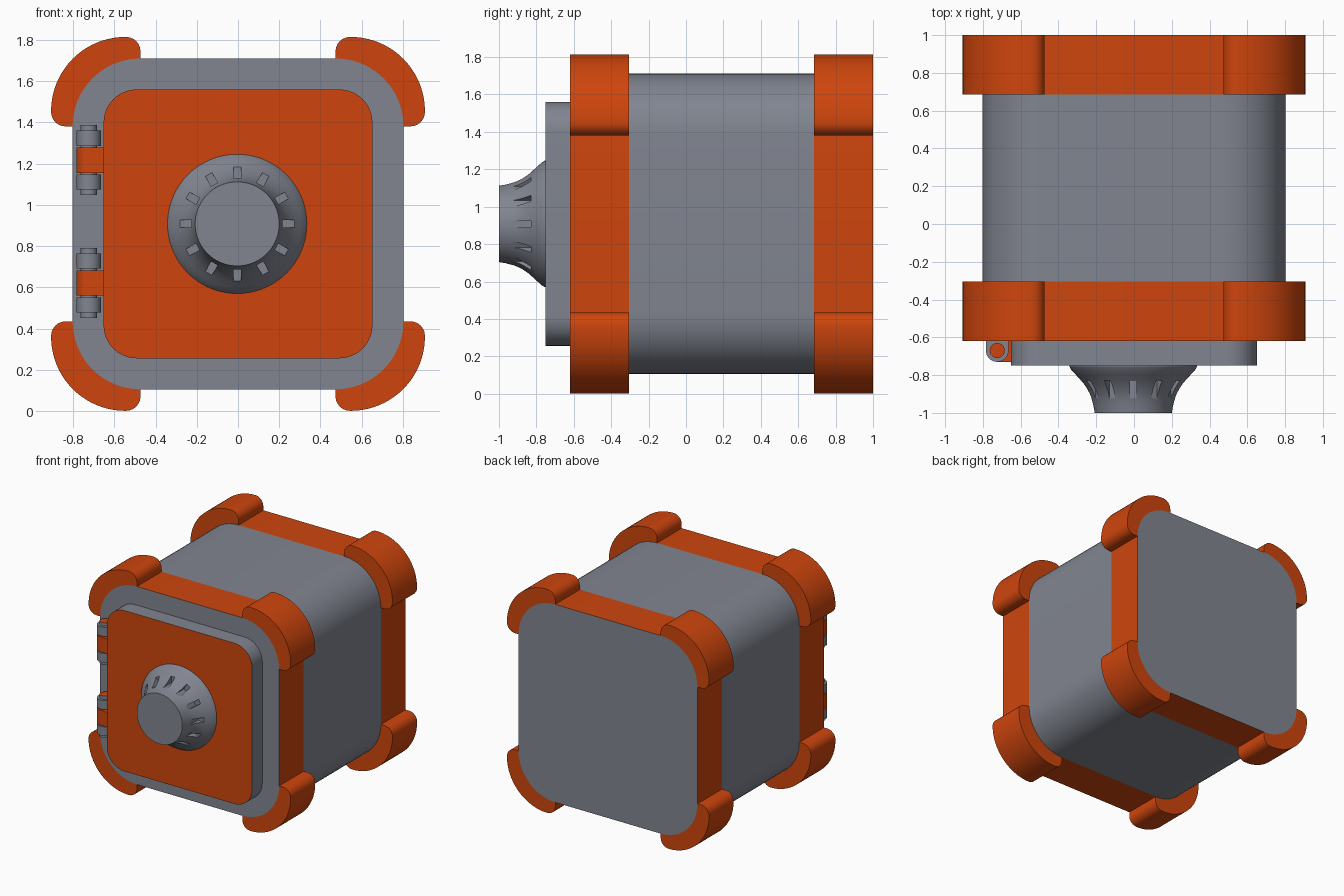
import bpy, bmesh, math
from mathutils import Matrix, Vector

if "Cube" in bpy.data.objects:
    bpy.data.objects.remove(bpy.data.objects["Cube"])

CZ = 0.908                      # height of the safe's centre


def material(name, rgb):
    m = bpy.data.materials.new(name)
    m.diffuse_color = (*rgb, 1)
    m.use_nodes = True
    m.node_tree.nodes["Principled BSDF"].inputs["Base Color"].default_value = m.diffuse_color
    return m


GREY = material("steel grey", (0.22, 0.235, 0.28))
ORANGE = material("orange", (0.62, 0.06, 0.004))


def finish(bm, name, rule=None, base=0):
    """Turn a bmesh into an object; rule(face) true -> orange, else base colour."""
    bmesh.ops.recalc_face_normals(bm, faces=bm.faces)
    bm.normal_update()
    for f in bm.faces:
        f.material_index = 1 if rule and rule(f) else base
    me = bpy.data.meshes.new(name)
    bm.to_mesh(me)
    bm.free()
    me.materials.append(GREY)
    me.materials.append(ORANGE)
    ob = bpy.data.objects.new(name, me)
    bpy.context.collection.objects.link(ob)
    smooth(ob)
    return ob


def smooth(ob):
    bpy.ops.object.select_all(action='DESELECT')
    ob.select_set(True)
    bpy.context.view_layer.objects.active = ob
    bpy.ops.object.shade_smooth_by_angle(angle=math.radians(30))


def prism(name, pts, levels, axis='Y', rule=None, base=0):
    """Extrude a closed profile through several levels along Y or Z."""
    bm = bmesh.new()
    place = (lambda a, b, l: (a, l, b)) if axis == 'Y' else (lambda a, b, l: (a, b, l))
    rings = [[bm.verts.new(place(a, b, l)) for a, b in pts] for l in levels]
    bm.faces.new(rings[0])
    bm.faces.new(rings[-1])
    n = len(pts)
    for r0, r1 in zip(rings, rings[1:]):
        for i in range(n):
            j = (i + 1) % n
            bm.faces.new((r0[i], r0[j], r1[j], r1[i]))
    return finish(bm, name, rule, base)


def arc(cx, cy, r, a0, a1, n=12):
    return [(cx + r * math.cos(math.radians(a0 + (a1 - a0) * i / n)),
             cy + r * math.sin(math.radians(a0 + (a1 - a0) * i / n))) for i in range(n + 1)]


def rounded_square(half, r, cz):
    c = half - r
    pts = []
    for k in range(4):
        sx, sz = ((1, 1), (-1, 1), (-1, -1), (1, -1))[k]
        pts += arc(sx * c, cz + sz * c, r, 90 * k, 90 * k + 90)
    return pts


# Safe body: grey, with flush orange bands on the flat sides near both ends
def band(f):
    y = f.calc_center_median().y
    flat = max(abs(f.normal.x), abs(f.normal.z)) > 0.9995
    return flat and (y < -0.31 or y > 0.68)


H, R = 0.803, 0.33
C = H - R
prism("safe_body", rounded_square(H, R, CZ), (-0.62, -0.305, 0.685, 1.0), rule=band)

# Orange corner bumpers, four on each end
bumper = (arc(C, C, R, 90, 0)
          + arc(0.837, C + 0.07, 0.07, -90, 0, 6)
          + arc(0.547, 0.547, 0.36, 0, 90, 20)[1:-1]
          + arc(C + 0.07, 0.837, 0.07, 90, 180, 6))
for end, ys in (("front", (-0.62, -0.305)), ("back", (0.685, 1.0))):
    for sx in (-1, 1):
        for sz in (-1, 1):
            prism(f"{end}_bumper", [(sx * a, CZ + sz * b) for a, b in bumper], ys, base=1)

# Door: grey edge, orange front
prism("door", rounded_square(0.652, 0.16, CZ), (-0.75, -0.615),
      rule=lambda f: f.normal.y < -0.9)

# Hinges: pin with orange ends, two grey knuckles on the body, one orange on the door
HX, HY, HR = -0.724, -0.67, 0.06
body_knuckle = arc(HX, HY, HR, 180, 360, 16) + [(HX + HR, -0.615), (HX - HR, -0.615)]
door_knuckle = arc(HX, HY, HR, 90, 270, 16) + [(-0.645, HY - HR), (-0.645, HY + HR)]
for z in (1.217, 0.622):
    prism("hinge_pin", arc(HX, HY, 0.04, 0, 360, 24)[:-1], (z - 0.17, z + 0.17), 'Z',
          rule=lambda f: abs(f.normal.z) > 0.9)
    prism("hinge_door_knuckle", door_knuckle, (z - 0.061, z + 0.061), 'Z', base=1)
    for s in (-1, 1):
        prism("hinge_body_knuckle", body_knuckle,
              sorted((z + s * 0.07, z + s * 0.143)), 'Z')

# Dial: flared lathe profile (radius, y)
profile = [(0.338, -0.745), (0.338, -0.755), (0.328, -0.772), (0.307, -0.795), (0.284, -0.82),
           (0.263, -0.845), (0.245, -0.872), (0.23, -0.9), (0.219, -0.93), (0.21, -0.965),
           (0.204, -1.0)]
DX, N = -0.004, 72
bm = bmesh.new()
rings = [[bm.verts.new((DX + r * math.cos(2 * math.pi * i / N), y,
                        CZ + r * math.sin(2 * math.pi * i / N))) for i in range(N)]
         for r, y in profile]
bm.faces.new(rings[0])
bm.faces.new(rings[-1])
for a, b in zip(rings, rings[1:]):
    for i in range(N):
        j = (i + 1) % N
        bm.faces.new((a[i], a[j], b[j], b[i]))
dial = finish(bm, "dial")

# Twelve shallow slots cut around the dial
bm = bmesh.new()
tilt = math.atan2(0.064, 0.1)
for k in range(12):
    m = (Matrix.Translation((DX, 0, CZ)) @ Matrix.Rotation(k * math.pi / 6, 4, 'Y')
         @ Matrix.Translation((0.249, -0.88, 0)) @ Matrix.Rotation(-tilt, 4, 'Z').inverted()
         @ Matrix.Rotation(-2 * tilt, 4, 'Z').inverted().to_4x4().inverted()
         @ Matrix.Rotation(tilt, 4, 'Z')
         @ Matrix.Diagonal((0.056, 0.112, 0.036, 1)))
    bmesh.ops.create_cube(bm, size=1, matrix=m)
cutter = finish(bm, "slot_cutter")
cutter.hide_render = True
mod = dial.modifiers.new("slots", 'BOOLEAN')
mod.operation = 'DIFFERENCE'
mod.solver = 'EXACT'
mod.object = cutter
smooth(dial)
bpy.ops.object.modifier_apply(modifier="slots")
bpy.data.objects.remove(cutter)
smooth(dial)
